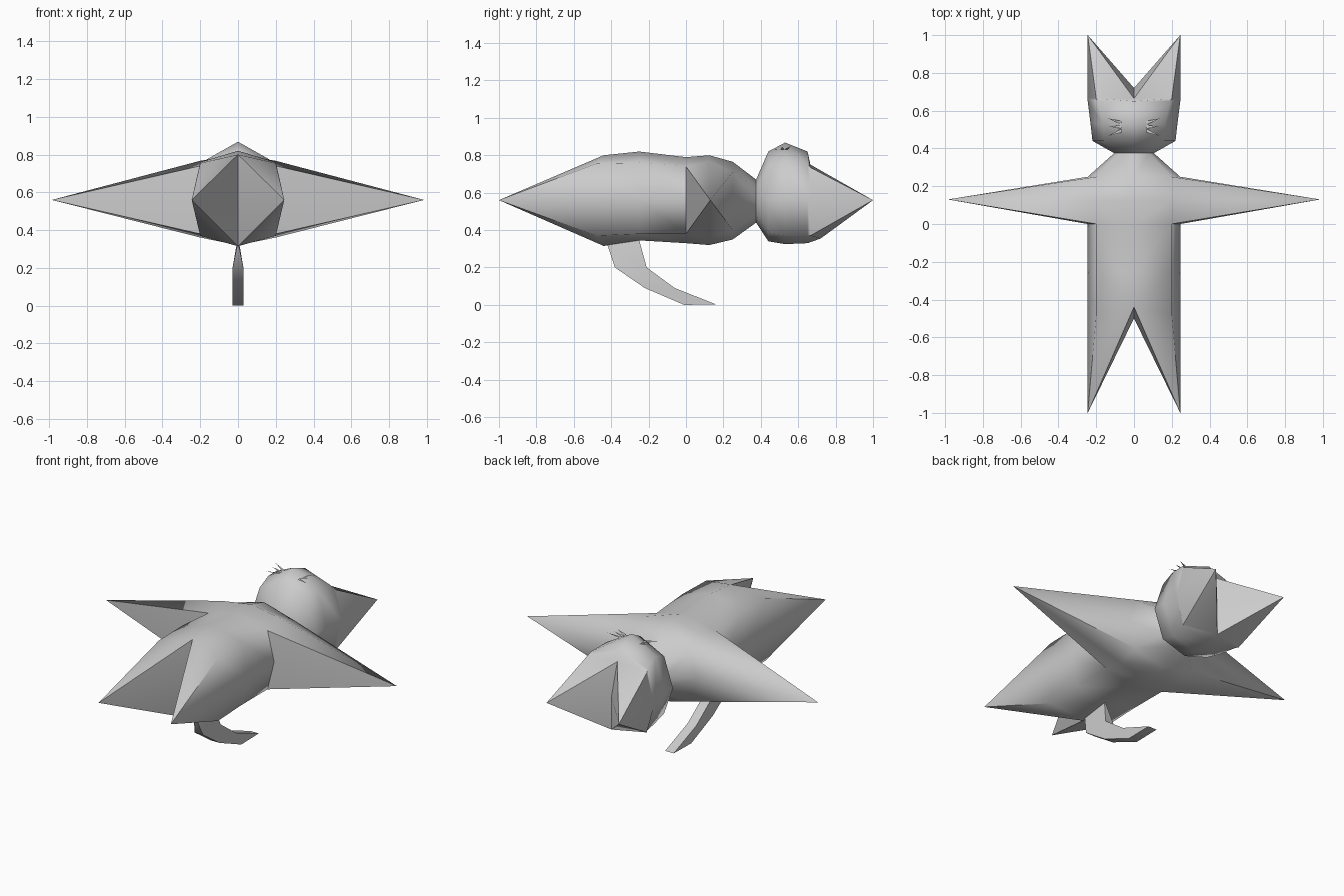
import bpy, bmesh, math

if "Cube" in bpy.data.objects:
    bpy.data.objects.remove(bpy.data.objects["Cube"])

MID = 0.56


def finish(name, bm, angle=60, mirror=False):
    """Turn a bmesh into a smooth object, optionally mirrored across x."""
    bmesh.ops.remove_doubles(bm, verts=bm.verts, dist=0.0005)
    bmesh.ops.recalc_face_normals(bm, faces=bm.faces)
    me = bpy.data.meshes.new(name)
    bm.to_mesh(me)
    bm.free()
    ob = bpy.data.objects.new(name, me)
    bpy.context.collection.objects.link(ob)
    bpy.ops.object.select_all(action='DESELECT')
    bpy.context.view_layer.objects.active = ob
    ob.select_set(True)
    if mirror:
        m = ob.modifiers.new("mirror", 'MIRROR')
        m.use_clip = True
        bpy.ops.object.modifier_apply(modifier=m.name)
        bm = bmesh.new()
        bm.from_mesh(ob.data)
        bmesh.ops.recalc_face_normals(bm, faces=bm.faces)
        bm.to_mesh(ob.data)
        bm.free()
    bpy.ops.object.shade_smooth_by_angle(angle=math.radians(angle))
    return ob


def fan(bm, loop, tip):
    """Cone from a closed loop of verts to a tip."""
    apex = bm.verts.new(tip)
    for a, b in zip(loop, loop[1:] + loop[:1]):
        bm.faces.new((a, b, apex))


# Half cross-sections: y, top z, corner x, upper z, side x, lower z, bottom z
sections = [
    (-0.44, 0.80, 0.20, 0.755, 0.245, 0.37, 0.315),
    (-0.25, 0.82, 0.20, 0.76, 0.245, 0.38, 0.345),
    (0.00, 0.79, 0.20, 0.74, 0.245, 0.38, 0.33),
    (0.125, 0.80, 0.20, 0.767, 0.245, 0.361, 0.32),
    (0.25, 0.765, 0.20, 0.71, 0.245, 0.40, 0.35),
    (0.375, 0.67, 0.08, 0.63, 0.105, 0.48, 0.44),
    (0.44, 0.82, 0.16, 0.74, 0.22, 0.39, 0.34),
    (0.53, 0.868, 0.165, 0.775, 0.23, 0.37, 0.325),
    (0.65, 0.82, 0.19, 0.755, 0.245, 0.37, 0.33),
    (0.665, 0.75, 0.20, 0.735, 0.245, 0.37, 0.335),
]

# Body, head and cone limbs as one half shell, then mirrored
bm = bmesh.new()
rings = []
for y, t, cx, uz, w, lz, b in sections:
    pts = [(0, t), (cx, uz), (w, MID), (cx, lz), (0, b)]
    rings.append([bm.verts.new((x, y, z)) for x, z in pts])
rings[-1][4].co.yz = (0.72, 0.355)          # underside reaches the ear notch
rings[0][1].co.y = rings[0][3].co.y = -0.48
ARM = {(r, s) for r in (2, 3) for s in (1, 2)}
for r in range(len(rings) - 1):
    for s in range(4):
        if (r, s) not in ARM:               # leave the arm hole open
            bm.faces.new((rings[r][s], rings[r][s + 1],
                          rings[r + 1][s + 1], rings[r + 1][s]))

# Arm
hole = [rings[2][1], rings[3][1], rings[4][1], rings[4][2],
        rings[4][3], rings[3][3], rings[2][3], rings[2][2]]
fan(bm, hole, (0.985, 0.13, MID))
# Leg and ear, each closed by a point on the centre line
fan(bm, rings[0] + [bm.verts.new((0, -0.50, MID))], (0.245, -1, MID))
fan(bm, rings[-1] + [bm.verts.new((0, 0.72, MID))], (0.245, 1, MID))
finish("body", bm, 65, mirror=True)

# Tail: back (y, z), front (y, z), half width
tail = [((-0.42, 0.32), (-0.25, 0.345), 0.004),
        ((-0.38, 0.20), (-0.21, 0.20), 0.029),
        ((-0.22, 0.09), (-0.06, 0.09), 0.029),
        ((-0.01, 0.00), (0.16, 0.003), 0.029)]
bm = bmesh.new()
loops = []
for (y0, z0), (y1, z1), h in tail:
    loops.append([bm.verts.new(p) for p in
                  ((-h, y0, z0), (h, y0, z0), (h, y1, z1), (-h, y1, z1))])
for a, b in zip(loops, loops[1:]):
    for i in range(4):
        j = (i + 1) % 4
        bm.faces.new((a[i], a[j], b[j], b[i]))
bm.faces.new(loops[-1])
finish("tail", bm, 50)

# Whiskers: three thin slivers per cheek
bm = bmesh.new()
for y0, x1, y1, z1 in ((0.495, 0.14, 0.465, 0.835),
                       (0.515, 0.13, 0.515, 0.845),
                       (0.535, 0.14, 0.56, 0.85)):
    bm.faces.new([bm.verts.new(p) for p in
                  ((0.065, y0 - 0.01, 0.83), (x1, y1, z1), (0.065, y0 + 0.01, 0.83))])
finish("whiskers", bm, 30, mirror=True)
